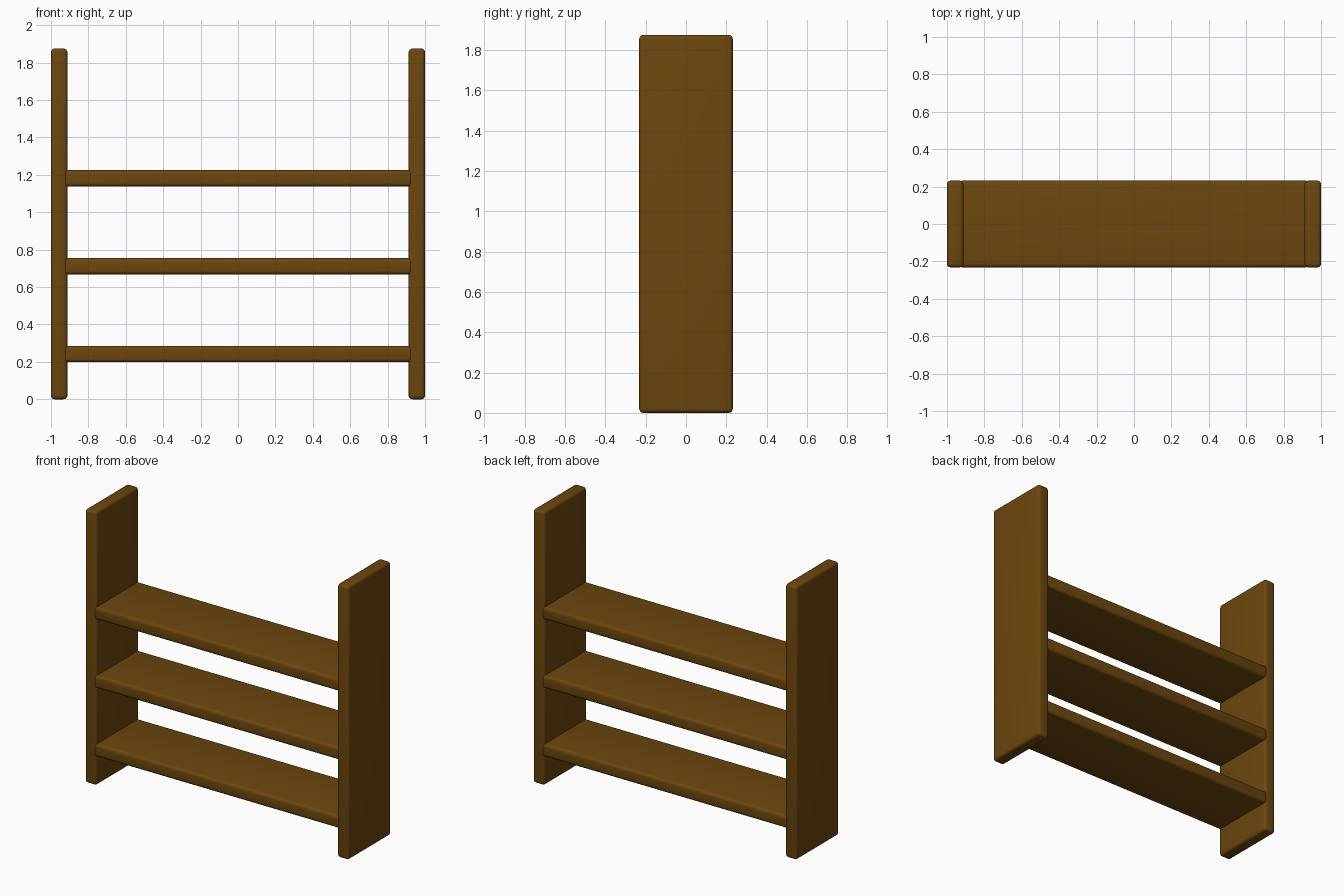
import bpy

if "Cube" in bpy.data.objects:
    bpy.data.objects.remove(bpy.data.objects["Cube"])

wood = bpy.data.materials.new("brown_wood")
wood.diffuse_color = (0.15, 0.062, 0.004, 1)
wood.use_nodes = True
wood.node_tree.nodes["Principled BSDF"].inputs["Base Color"].default_value = wood.diffuse_color


def board(name, size, location):
    """Rounded-edge plank."""
    bpy.ops.mesh.primitive_cube_add(size=1, location=location)
    ob = bpy.context.object
    ob.name = name
    ob.scale = size
    bpy.ops.object.transform_apply(location=False, rotation=False, scale=True)
    ob.data.materials.append(wood)
    bevel = ob.modifiers.new("rounded_edges", 'BEVEL')
    bevel.width = 0.02
    bevel.segments = 4
    bpy.ops.object.modifier_apply(modifier=bevel.name)
    bpy.ops.object.shade_smooth_by_angle()
    return ob


HEIGHT, DEPTH, THICK = 1.875, 0.464, 0.088

# Upright side panels
for side, sx in (("left", -1), ("right", 1)):
    board(f"{side}_side_panel", (THICK, DEPTH, HEIGHT),
          (sx * (1 - THICK / 2), 0, HEIGHT / 2))

# Shelves, let slightly into the side panels
for i, z in enumerate((0.242, 0.711, 1.181)):
    board(f"shelf_{i + 1}", (1.87, DEPTH, THICK), (0, 0, z))
